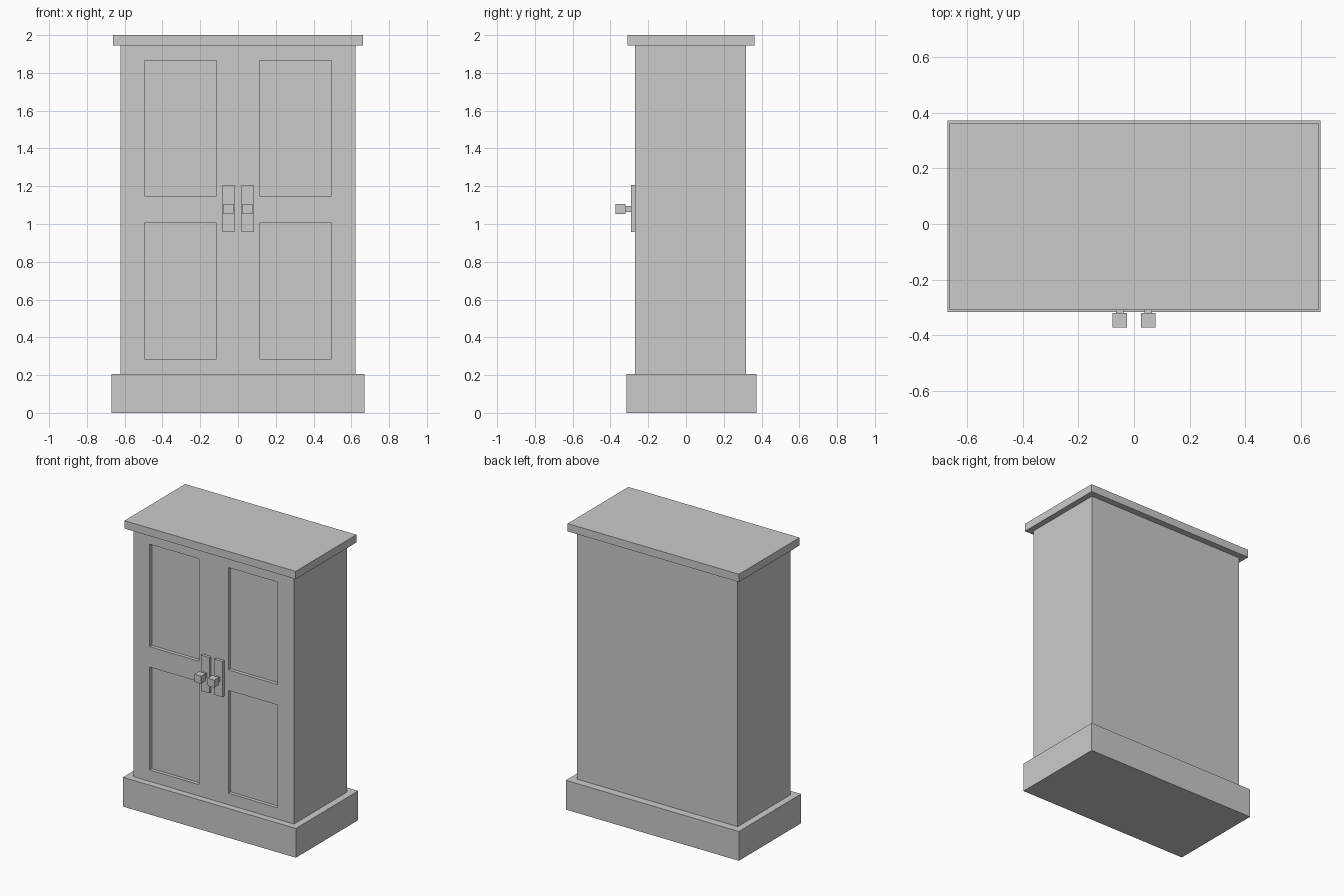
import bpy, bmesh
from mathutils import Vector

if "Cube" in bpy.data.objects:
    bpy.data.objects.remove(bpy.data.objects["Cube"])


def box_bmesh(x0, x1, y0, y1, z0, z1):
    bm = bmesh.new()
    bmesh.ops.create_cube(bm, size=1)
    for v in bm.verts:
        v.co = Vector((x1 if v.co.x > 0 else x0,
                       y1 if v.co.y > 0 else y0,
                       z1 if v.co.z > 0 else z0))
    return bm


def finish(bm, name):
    mesh = bpy.data.meshes.new(name)
    bm.to_mesh(mesh)
    bm.free()
    obj = bpy.data.objects.new(name, mesh)
    bpy.context.collection.objects.link(obj)
    return obj


def box(name, *bounds):
    return finish(box_bmesh(*bounds), name)


FRONT = -0.27

# Plinth and top board
box("plinth", -0.67, 0.67, -0.316, 0.372, 0, 0.205)
box("top_board", -0.663, 0.663, -0.309, 0.362, 1.945, 2.0)

# Cabinet body: slice the front along the panel edges, then sink the four panels
PANEL_X = (0.114, 0.496)
PANEL_Z = ((0.285, 1.005), (1.148, 1.865))
RECESS = 0.025
bm = box_bmesh(-0.622, 0.622, FRONT, 0.317, 0.205, 1.945)
cuts = [((s * x, 0, 0), (1, 0, 0)) for x in PANEL_X for s in (-1, 1)]
cuts += [((0, 0, z), (0, 0, 1)) for pair in PANEL_Z for z in pair]
for co, no in cuts:
    bmesh.ops.bisect_plane(bm, geom=bm.verts[:] + bm.edges[:] + bm.faces[:],
                           plane_co=co, plane_no=no)
panels = []
for f in bm.faces:
    c = f.calc_center_median()
    if (f.normal.y < -0.9 and PANEL_X[0] < abs(c.x) < PANEL_X[1]
            and any(a < c.z < b for a, b in PANEL_Z)):
        panels.append(f)
moved = bmesh.ops.extrude_face_region(bm, geom=panels)["geom"]
bmesh.ops.delete(bm, geom=[f for f in panels if f.is_valid], context='FACES_ONLY')
bmesh.ops.translate(bm, vec=(0, RECESS, 0),
                    verts=[g for g in moved if isinstance(g, bmesh.types.BMVert)])
bmesh.ops.recalc_face_normals(bm, faces=bm.faces[:])
finish(bm, "cabinet_body")

# Door handles: back plate, stem and square knob on each door
for side, s in (("left", -1), ("right", 1)):
    for part, half_w, y0, y1, z0, z1 in (
            ("handle_plate", 0.032, -0.29, FRONT, 0.957, 1.207),
            ("handle_stem", 0.013, -0.32, -0.29, 1.064, 1.095),
            ("handle_knob", 0.026, -0.372, -0.32, 1.053, 1.106)):
        x = s * 0.051
        box(f"{side}_{part}", x - half_w, x + half_w, y0, y1, z0, z1)
